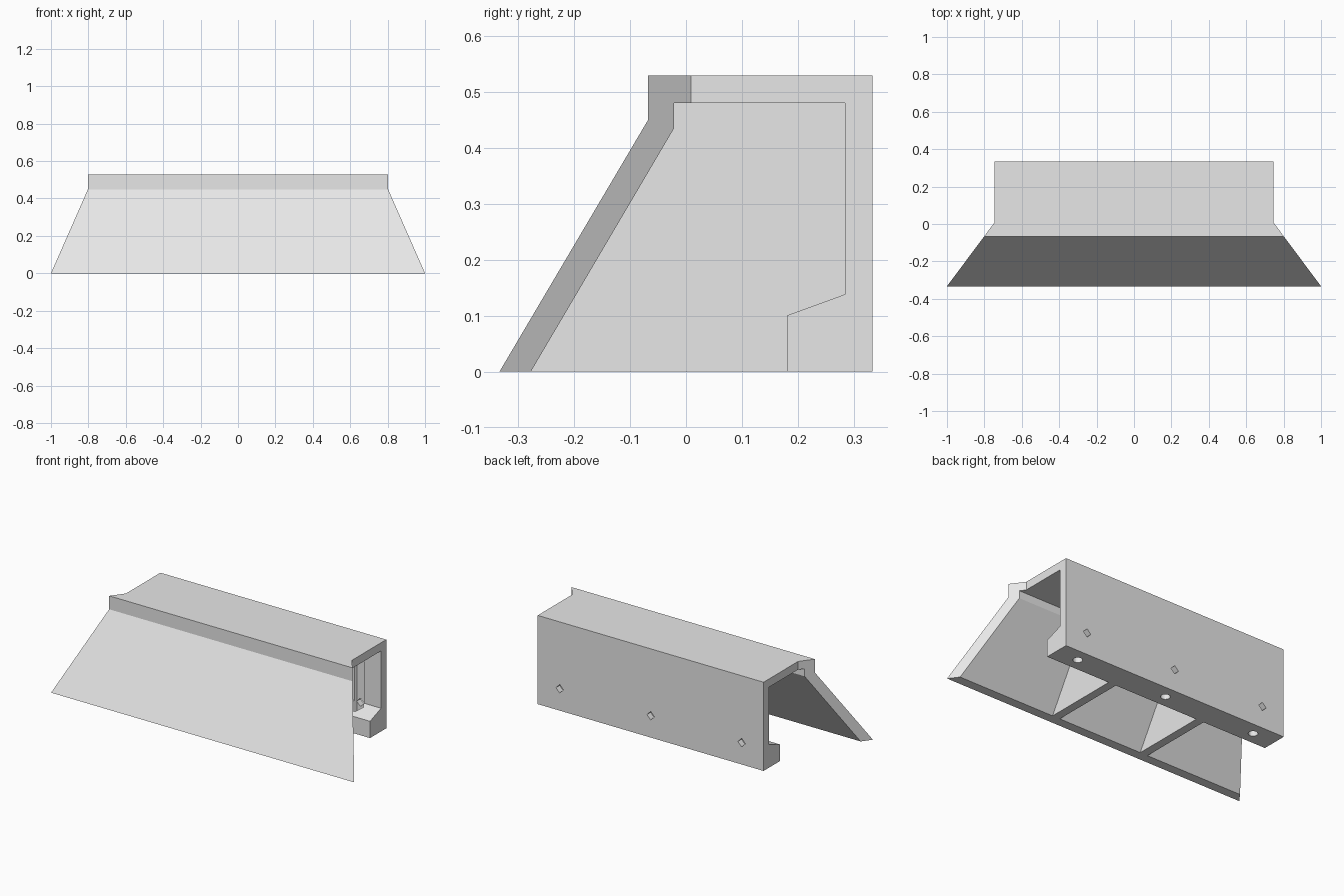
import bpy, bmesh, math

cube = bpy.data.objects.get("Cube")
if cube:
    bpy.data.objects.remove(cube)

grey = bpy.data.materials.new("light grey")
grey.use_nodes = True
colour = (0.8, 0.8, 0.8, 1)
grey.diffuse_color = colour
grey.node_tree.nodes["Principled BSDF"].inputs["Base Color"].default_value = colour


def prism(name, points, vector):
    """Extrude a flat polygon along a vector."""
    bm = bmesh.new()
    face = bm.faces.new([bm.verts.new(p) for p in points])
    new = bmesh.ops.extrude_face_region(bm, geom=[face])["geom"]
    bmesh.ops.translate(bm, vec=vector,
                        verts=[v for v in new if isinstance(v, bmesh.types.BMVert)])
    bmesh.ops.recalc_face_normals(bm, faces=bm.faces)
    mesh = bpy.data.meshes.new(name)
    bm.to_mesh(mesh)
    bm.free()
    mesh.materials.append(grey)
    obj = bpy.data.objects.new(name, mesh)
    bpy.context.collection.objects.link(obj)
    return obj


def ring(sides, radius):
    turns = [2 * math.pi * i / sides for i in range(sides)]
    return [(radius * math.cos(t), radius * math.sin(t)) for t in turns]


def boolean(target, cutter, operation):
    mod = target.modifiers.new(cutter.name, "BOOLEAN")
    mod.operation = operation
    mod.solver = "EXACT"
    mod.object = cutter
    bpy.context.view_layer.objects.active = target
    bpy.ops.object.modifier_apply(modifier=mod.name)
    bpy.data.objects.remove(cutter)


# Hollow shell: sloped front, flat top, back wall and foot
outer = [(-0.333, 0), (-0.068, 0.449), (-0.068, 0.529), (0.333, 0.529), (0.333, 0)]
inner = [(0.18, 0), (0.18, 0.1), (0.284, 0.138), (0.284, 0.48),
         (-0.021, 0.48), (-0.021, 0.435), (-0.277, 0)]
shell = prism("shell", [(-1.1, y, z) for y, z in outer + inner], (2.2, 0, 0))

# Mitred ends
half_plan = [(1, -0.333), (0.745, 0.009), (0.745, 0.4)]
front_end = [(1.05, -0.4)]
plan = front_end + half_plan[1:]
plan[0] = (1 + 0.067 * 0.255 / 0.342, -0.4)
outline = plan + [(-x, y) for x, y in reversed(plan)]
boolean(shell, prism("end_cutter", [(x, y, -0.1) for x, y in outline], (0, 0, 1)), "INTERSECT")

# Fixing points: round hole below, hexagonal pocket above, diamond hole at the back
for x in (-0.6, 0, 0.6):
    bore = [(x + a, 0.256 + b, -0.1) for a, b in ring(20, 0.026)]
    boolean(shell, prism("bore_cutter", bore, (0, 0, 0.3)), "DIFFERENCE")
    pocket = [(x + a, 0.256 + b, 0.06) for a, b in ring(6, 0.047)]
    boolean(shell, prism("pocket_cutter", pocket, (0, 0, 0.42)), "DIFFERENCE")
    diamond = [(x + a, 0.256, 0.13 + b) for a, b in ring(4, 0.025)]
    boolean(shell, prism("diamond_cutter", diamond, (0, 0.2, 0)), "DIFFERENCE")

# Inner ribs
for side, x in (("right", -0.3), ("left", 0.3)):
    prism(side + "_rib", [(x - 0.025, y, z) for y, z in inner], (0.05, 0, 0))
